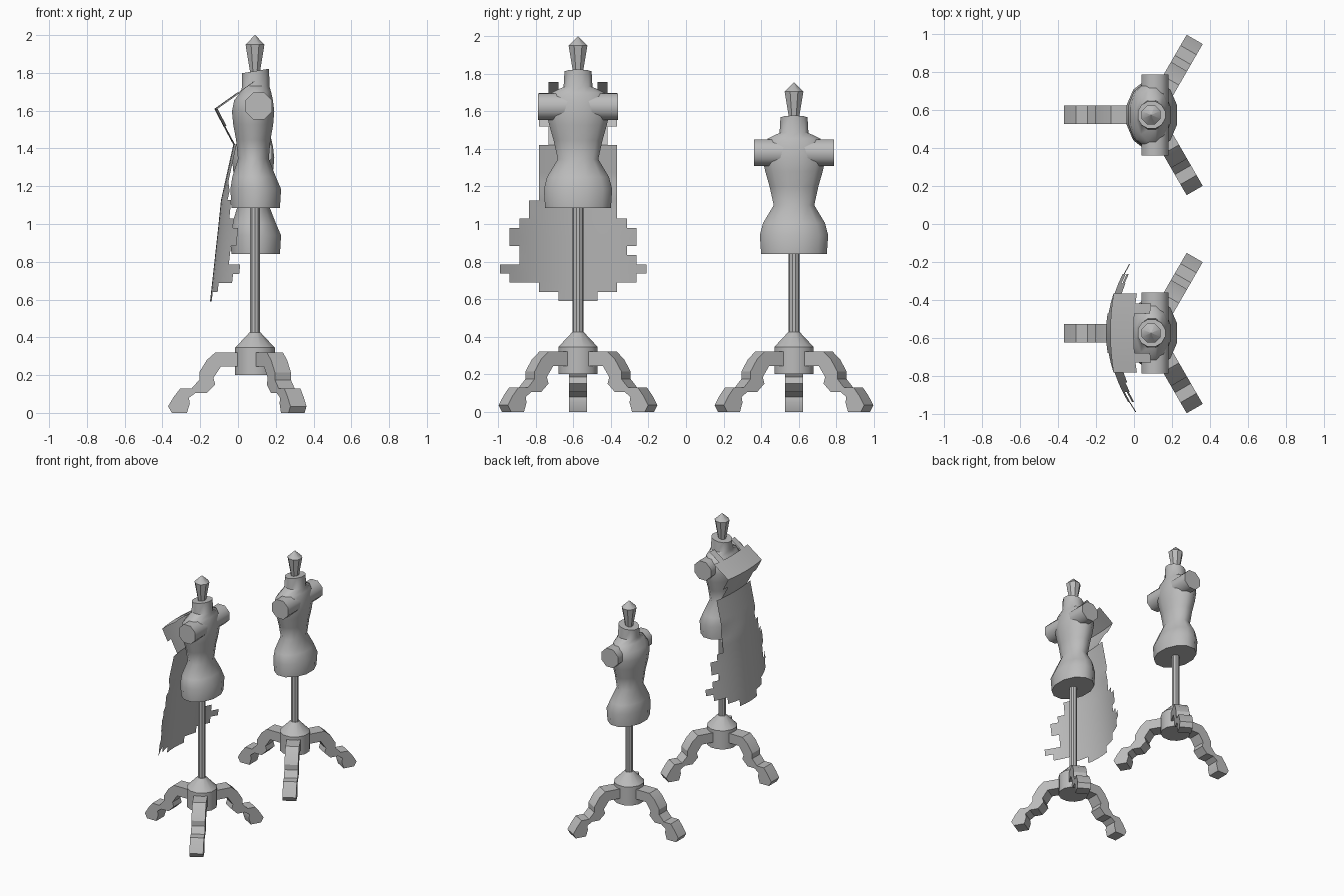
import bpy, bmesh, math
from mathutils import Matrix, Vector

if "Cube" in bpy.data.objects:
    bpy.data.objects.remove(bpy.data.objects["Cube"])

grey = bpy.data.materials.new("plain_grey")
grey.use_nodes = True
grey.diffuse_color = (0.5, 0.5, 0.5, 1)
grey.node_tree.nodes["Principled BSDF"].inputs["Base Color"].default_value = (0.5, 0.5, 0.5, 1)

CX = 0.09        # shared stand axis
CELL = 0.052     # ragged cape square


def finish(bm, name, smooth=35):
    mesh = bpy.data.meshes.new(name)
    bm.to_mesh(mesh)
    bm.free()
    mesh.materials.append(grey)
    ob = bpy.data.objects.new(name, mesh)
    bpy.context.collection.objects.link(ob)
    if smooth:
        bpy.ops.object.select_all(action="DESELECT")
        ob.select_set(True)
        bpy.context.view_layer.objects.active = ob
        bpy.ops.object.shade_smooth_by_angle(angle=math.radians(smooth))
    return ob


def loft(name, rings, sides, y, smooth=35, slant=0):
    """Stack elliptical rings (z, back x, front x, half width) and cap both ends."""
    bm = bmesh.new()
    loops = []
    for i, (z, x0, x1, ry) in enumerate(rings):
        tilt = slant if i == len(rings) - 1 else 0
        loop = []
        for k in range(sides):
            a = math.tau * (k + 0.5) / sides
            grow = 1 / math.cos(math.pi / sides)
            c, s = math.cos(a) * grow, math.sin(a) * grow
            loop.append(bm.verts.new(((x0 + x1) / 2 + c * (x1 - x0) / 2, y + s * ry, z + tilt * c)))
        loops.append(loop)
    for low, high in zip(loops, loops[1:]):
        for k in range(sides):
            n = (k + 1) % sides
            bm.faces.new((low[k], low[n], high[n], high[k]))
    bm.faces.new(loops[0][::-1])
    bm.faces.new(loops[-1])
    return finish(bm, name, smooth)


def turned(name, profile, sides, y):
    """Round part on the stand axis from (radius, z) pairs."""
    return loft(name, [(z, CX - r, CX + r, r) for r, z in profile], sides, y)


LEG = [(0.06, 0.32), (0.21, 0.32), (0.255, 0.28), (0.295, 0.215), (0.295, 0.175),
       (0.335, 0.13), (0.395, 0.13), (0.43, 0.085), (0.46, 0.035), (0.44, 0.0),
       (0.36, 0.0), (0.345, 0.05), (0.35, 0.08), (0.315, 0.105), (0.255, 0.105),
       (0.21, 0.15), (0.22, 0.185), (0.18, 0.245), (0.06, 0.245)]


def leg(name, y, angle):
    bm = bmesh.new()
    face = bm.faces.new([bm.verts.new((r, -0.049, z)) for r, z in LEG])
    extruded = bmesh.ops.extrude_face_region(bm, geom=[face])["geom"]
    moved = [v for v in extruded if isinstance(v, bmesh.types.BMVert)]
    bmesh.ops.translate(bm, verts=moved, vec=(0, 0.098, 0))
    bmesh.ops.recalc_face_normals(bm, faces=bm.faces)
    bm.transform(Matrix.Translation((CX, y, 0)) @ Matrix.Rotation(math.radians(angle), 4, "Z"))
    finish(bm, name, 30)


# Torso rings, measured from the hem: (height, back x, front x, half width)
TORSO = [(0, -0.035, 0.222, 0.175), (0.1, -0.04, 0.228, 0.182), (0.165, -0.03, 0.2, 0.165),
         (0.26, 0.0, 0.163, 0.108), (0.36, -0.01, 0.172, 0.13), (0.44, -0.025, 0.186, 0.153),
         (0.51, -0.032, 0.192, 0.168), (0.57, -0.02, 0.185, 0.168), (0.615, 0.015, 0.175, 0.14),
         (0.645, 0.022, 0.166, 0.077), (0.725, 0.02, 0.165, 0.072)]


def mannequin(tag, y, hem):
    # tripod stand
    for i, angle in enumerate((180, 60, -60)):
        leg(f"{tag}_leg_{i + 1}", y, angle)
    turned(f"{tag}_hub", [(0.105, 0.2), (0.105, 0.345), (0.03, 0.425)], 12, y)
    turned(f"{tag}_pole", [(0.027, 0.4), (0.027, hem + 0.02)], 10, y)
    # body with neck
    loft(f"{tag}_torso", [(hem + h, a, b, w) for h, a, b, w in TORSO], 12, y, 45, 0.012)
    # arm stubs as one bar through the shoulders
    bm = bmesh.new()
    bmesh.ops.create_cone(bm, cap_ends=True, segments=8, radius1=0.077, radius2=0.077, depth=0.425)
    bm.transform(Matrix.Translation((0.11, y, hem + 0.54)) @ Matrix.Rotation(math.pi / 2, 4, "X")
                 @ Matrix.Rotation(math.pi / 8, 4, "Z"))
    finish(bm, f"{tag}_shoulder_stubs", 50)
    # finial
    top = hem + 0.73
    turned(f"{tag}_finial", [(0.026, top - 0.01), (0.05, top + 0.135), (0.001, top + 0.185)], 8, y)


mannequin("tall", -0.575, 1.085)
mannequin("short", 0.575, 0.84)


# Ragged cape: path (x, z, rows to next point), then cells left and right in each row
PATH = [(0.08, 1.755, 5), (-0.125, 1.61, 1), (-0.105, 1.57, 3), (-0.025, 1.42, 6),
        (-0.09, 1.126, 3), (-0.105, 0.98, 8), (-0.148, 0.59, 0)]
ROWS = ([(3, 3)] * 2 + [(4, 4)] * 5 + [(3, 3)] * 2 + [(4, 4)] * 6 + [(5, 4)] * 2
        + [(6, 5)] + [(7, 6)] * 2 + [(6, 5), (6, 6), (8, 7), (7, 6), (4, 4), (2, 2)])

line = []
for (x0, z0, n), (x1, z1, _) in zip(PATH, PATH[1:]):
    line += [(x0 + (x1 - x0) * i / n, z0 + (z1 - z0) * i / n) for i in range(n)]
line.append(PATH[-1][:2])

bm = bmesh.new()
grid = {}


def cape_vert(row, col):
    if (row, col) not in grid:
        x, z = line[row]
        d = col * CELL
        curve = 0.8 if z < 1.2 else 0.4
        grid[row, col] = bm.verts.new((x + curve * d * d, -0.575 + d, z))
    return grid[row, col]


for row, (left, right) in enumerate(ROWS):
    for col in range(-left, right):
        if row < 2 and -2 <= col < 2:     # neck opening
            continue
        bm.faces.new([cape_vert(row, col), cape_vert(row + 1, col),
                      cape_vert(row + 1, col + 1), cape_vert(row, col + 1)])
finish(bm, "cape", 40)
